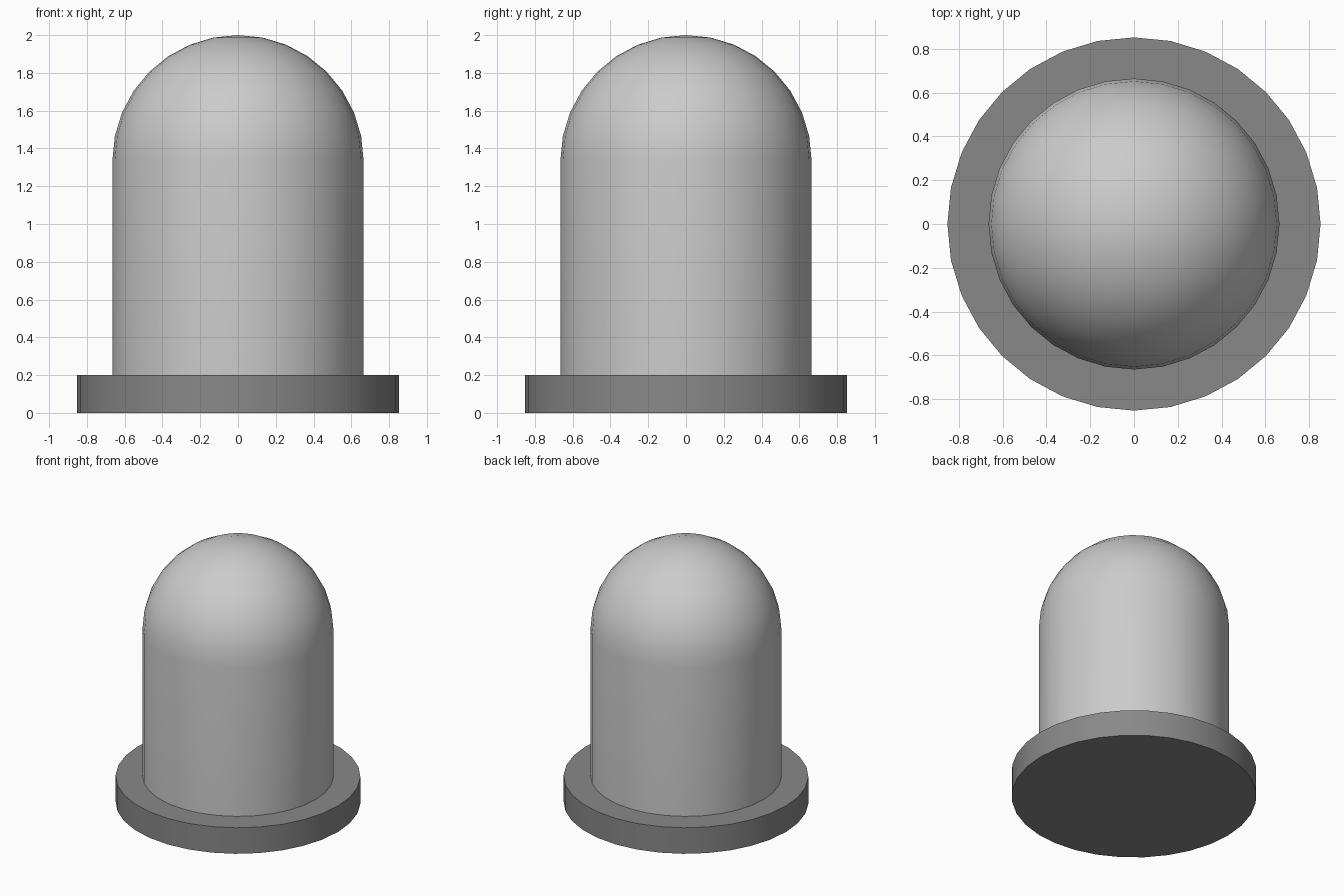
import bpy, bmesh
from math import sin, cos, pi

if "Cube" in bpy.data.objects:
    bpy.data.objects.remove(bpy.data.objects["Cube"])

SIDES = 32


def lathe(name, profile, color=None):
    """Spin an (r, z) profile around z into a smooth object with sharp corners."""
    bm = bmesh.new()
    rings = []
    for r, z in profile:
        if r < 1e-6:
            rings.append([bm.verts.new((0, 0, z))] * SIDES)
        else:
            rings.append([bm.verts.new((r * cos(2 * pi * i / SIDES),
                                        r * sin(2 * pi * i / SIDES), z))
                          for i in range(SIDES)])
    for low, high in zip(rings, rings[1:]):
        for i in range(SIDES):
            j = (i + 1) % SIDES
            corners = list(dict.fromkeys((low[i], low[j], high[j], high[i])))
            bm.faces.new(corners)
    mesh = bpy.data.meshes.new(name)
    bm.to_mesh(mesh)
    bm.free()
    obj = bpy.data.objects.new(name, mesh)
    bpy.context.collection.objects.link(obj)
    if color:
        mat = bpy.data.materials.new(name + "_material")
        mat.diffuse_color = color
        mat.use_nodes = True
        mat.node_tree.nodes["Principled BSDF"].inputs["Base Color"].default_value = mat.diffuse_color
        mesh.materials.append(mat)
    bpy.ops.object.select_all(action='DESELECT')
    obj.select_set(True)
    bpy.context.view_layer.objects.active = obj
    bpy.ops.object.shade_smooth_by_angle()
    return obj


# Round dark base plate
lathe("base_plate", [(0, 0), (0.853, 0), (0.853, 0.2), (0, 0.2)],
      (0.25, 0.25, 0.25, 1))

# Domed cover: straight wall with a hemispherical top
R, WALL_TOP = 0.665, 1.335
dome = [(R * cos(k * pi / 16), WALL_TOP + R * sin(k * pi / 16)) for k in range(8)]
lathe("domed_cover", [(R, 0.2)] + dome + [(0, WALL_TOP + R)])
